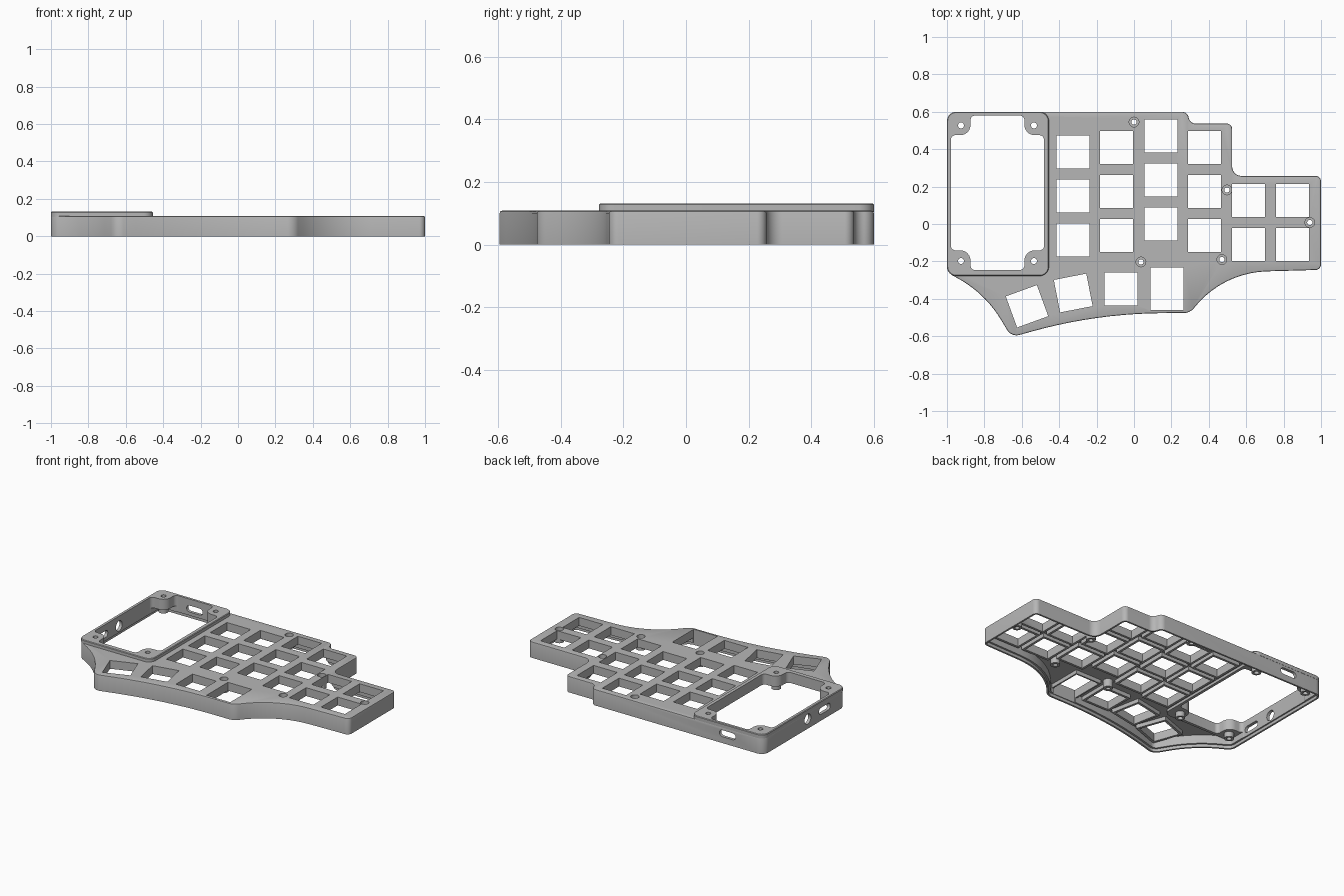
import bpy, bmesh, math
from mathutils import Matrix, Vector

if "Cube" in bpy.data.objects:
    bpy.data.objects.remove(bpy.data.objects["Cube"])

grey = bpy.data.materials.new("case_grey")
grey.use_nodes = True
grey.diffuse_color = (0.47, 0.47, 0.47, 1)
grey.node_tree.nodes["Principled BSDF"].inputs["Base Color"].default_value = (0.47, 0.47, 0.47, 1)


def rounded(corners, steps=10):
    """Polygon (counter-clockwise) with each corner (x, y, d) rounded by an arc of tangent length d."""
    pts = []
    for i, (x, y, d) in enumerate(corners):
        p = Vector((x, y))
        u = (Vector(corners[i - 1][:2]) - p).normalized()
        v = (Vector(corners[(i + 1) % len(corners)][:2]) - p).normalized()
        a, b = p + u * d, p + v * d
        w = math.sqrt(max(0, (1 - u.dot(v)) / 2))
        for k in range(steps + 1):
            t = k / steps
            c = ((1 - t) ** 2, 2 * w * t * (1 - t), t * t)
            pts.append((a * c[0] + p * c[1] + b * c[2]) / sum(c))
    return pts


def rect(x0, x1, y0, y1, d=0):
    corners = [(x0, y0, d), (x1, y0, d), (x1, y1, d), (x0, y1, d)]
    return rounded(corners) if d else [Vector(c[:2]) for c in corners]


def circle(x, y, r, n=24):
    return [Vector((x + r * math.cos(math.tau * k / n), y + r * math.sin(math.tau * k / n)))
            for k in range(n)]


def prism(bm, pts, layers, matrix=Matrix()):
    """Solid through the outline at each (height, inset) layer."""
    n, rings = len(pts), []
    for z, inset in layers:
        ring = []
        for i, p in enumerate(pts):
            t = (pts[(i + 1) % n] - pts[i - 1]).normalized()
            q = p + Vector((-t.y, t.x)) * inset
            ring.append(bm.verts.new(matrix @ Vector((q.x, q.y, z))))
        rings.append(ring)
    bm.faces.new(rings[0][::-1])
    bm.faces.new(rings[-1])
    for lo, hi in zip(rings, rings[1:]):
        for i in range(n):
            j = (i + 1) % n
            bm.faces.new((lo[i], lo[j], hi[j], hi[i]))


def make(name, solids):
    bm = bmesh.new()
    for solid in solids:
        prism(bm, *solid)
    mesh = bpy.data.meshes.new(name)
    bm.to_mesh(mesh)
    bm.free()
    mesh.materials.append(grey)
    ob = bpy.data.objects.new(name, mesh)
    bpy.context.collection.objects.link(ob)
    return ob


def combine(ob, operation, solids):
    tool = make("helper", solids)
    tool.hide_render = True
    mod = ob.modifiers.new(operation, 'BOOLEAN')
    mod.operation, mod.object, mod.solver, mod.use_self = operation, tool, 'EXACT', True
    bpy.context.view_layer.objects.active = ob
    bpy.ops.object.modifier_apply(modifier=mod.name)
    bpy.data.objects.remove(tool)


TOP, PLATE = 0.108, 0.078
outline = rounded([
    (-1, .6, .05), (-1, -.26, .04), (-.8, -.365, .17), (-.655, -.605, .045),
    (-.2, -.478, .36), (.3, -.476, .035), (.47, -.26, .24), (1, -.245, .03),
    (1, .257, .03), (.525, .257, .05), (.525, .537, .03), (.3, .537, .03), (.285, .6, .03)])

# Key positions: x, y, turn in degrees, height of opening
KEY = 0.177
keys = []
for x, top_y, rows in [(-.326, .385, 3), (-.093, .409, 3), (.144, .471, 3),
                       (.377, .409, 3), (.612, .125, 2), (.848, .125, 2)]:
    keys += [(x, top_y - .235 * row, 0, KEY) for row in range(rows)]
keys += [(-.572, -.44, 20, KEY), (-.325, -.369, 11, KEY), (-.07, -.347, 0, KEY), (.176, -.346, 0, .228)]


def key_block(key, grow, z0, z1):
    x, y, turn, h = key
    m = Matrix.Translation((x, y, 0)) @ Matrix.Rotation(math.radians(turn), 4, 'Z')
    a, b = KEY / 2 + grow, h / 2 + grow
    return rect(-a, a, -b, b), [(z0, 0), (z1, 0)], m


# Controller bay opening with a screw lobe in each corner
X0, X1, Y0, Y1, N = -.979, -.481, -.246, .58, .105
bay = rounded([
    (X0, Y0 + N, .025), (X0 + N, Y0 + N, .055), (X0 + N, Y0, .025),
    (X1 - N, Y0, .025), (X1 - N, Y0 + N, .055), (X1, Y0 + N, .025),
    (X1, Y1 - N, .025), (X1 - N, Y1 - N, .055), (X1 - N, Y1, .025),
    (X0 + N, Y1, .025), (X0 + N, Y1 - N, .055), (X0, Y1 - N, .025)])
bay_cut = (bay, [(-.1, 0), (.3, 0)])
bay_screws = [(x, y) for x in (-.925, -.535) for y in (-.198, .527)]
bay_screw_cuts = [(circle(x, y, .016), [(-.1, 0), (.3, 0)]) for x, y in bay_screws]
screws = [(0, .545), (.497, .182), (.94, .008), (.47, -.19), (.037, -.203)]

# Hollow shell with a rebate around the bottom rim
case = make("case_shell", [(outline, [(0, 0), (TOP - .008, 0), (TOP - .002, .002), (TOP, .008)])])
combine(case, 'DIFFERENCE', [(outline, [(-.05, .012), (.02, .012), (.0201, .024), (PLATE, .024)])])

# Switch collars, screw posts and bay lip under the plate
collars = [key_block(k, .01 if k[3] > KEY else .016, .052, PLATE + .01) for k in keys]
combine(case, 'UNION', collars)
posts = [(circle(x, y, .03), [(.025, 0), (PLATE + .012, 0)]) for x, y in screws + bay_screws]
combine(case, 'UNION', posts)
combine(case, 'UNION', [(rect(-.99, -.462, -.265, .59, .045), [(.06, 0), (TOP - .01, 0)])])

# Openings through the plate
combine(case, 'DIFFERENCE', [key_block(k, 0, -.1, .3) for k in keys])
combine(case, 'DIFFERENCE', [bay_cut])
combine(case, 'DIFFERENCE', bay_screw_cuts)
combine(case, 'DIFFERENCE', [(circle(x, y, .014), [(-.1, 0), (.3, 0)]) for x, y in screws])
combine(case, 'DIFFERENCE', [(circle(x, y, .026), [(TOP - .025, 0), (.3, 0)]) for x, y in screws])

# Ports in the back and right walls
slot = rect(-.06, .06, -.022, .022, .021)
depth = [(-.04, 0), (.04, 0)]
stand = Matrix.Rotation(math.pi / 2, 4, 'X')
side = Matrix.Rotation(math.pi / 2, 4, 'Z') @ stand
combine(case, 'DIFFERENCE', [
    (slot, depth, Matrix.Translation((-.73, .6, .065)) @ stand),
    (slot, depth, Matrix.Translation((-1, -.05, .065)) @ side),
    (circle(0, 0, .034), depth, Matrix.Translation((-1, .13, .065)) @ side)])

# Raised frame around the bay
frame = make("bay_frame", [(rect(-1, -.455, -.278, .6, .05),
                            [(TOP - .004, 0), (.127, 0), (.131, .004)])])
combine(frame, 'DIFFERENCE', [bay_cut])
combine(frame, 'DIFFERENCE', bay_screw_cuts)

for ob in (case, frame):
    bpy.ops.object.select_all(action='DESELECT')
    ob.select_set(True)
    bpy.context.view_layer.objects.active = ob
    bpy.ops.object.shade_smooth_by_angle(angle=math.radians(30))
